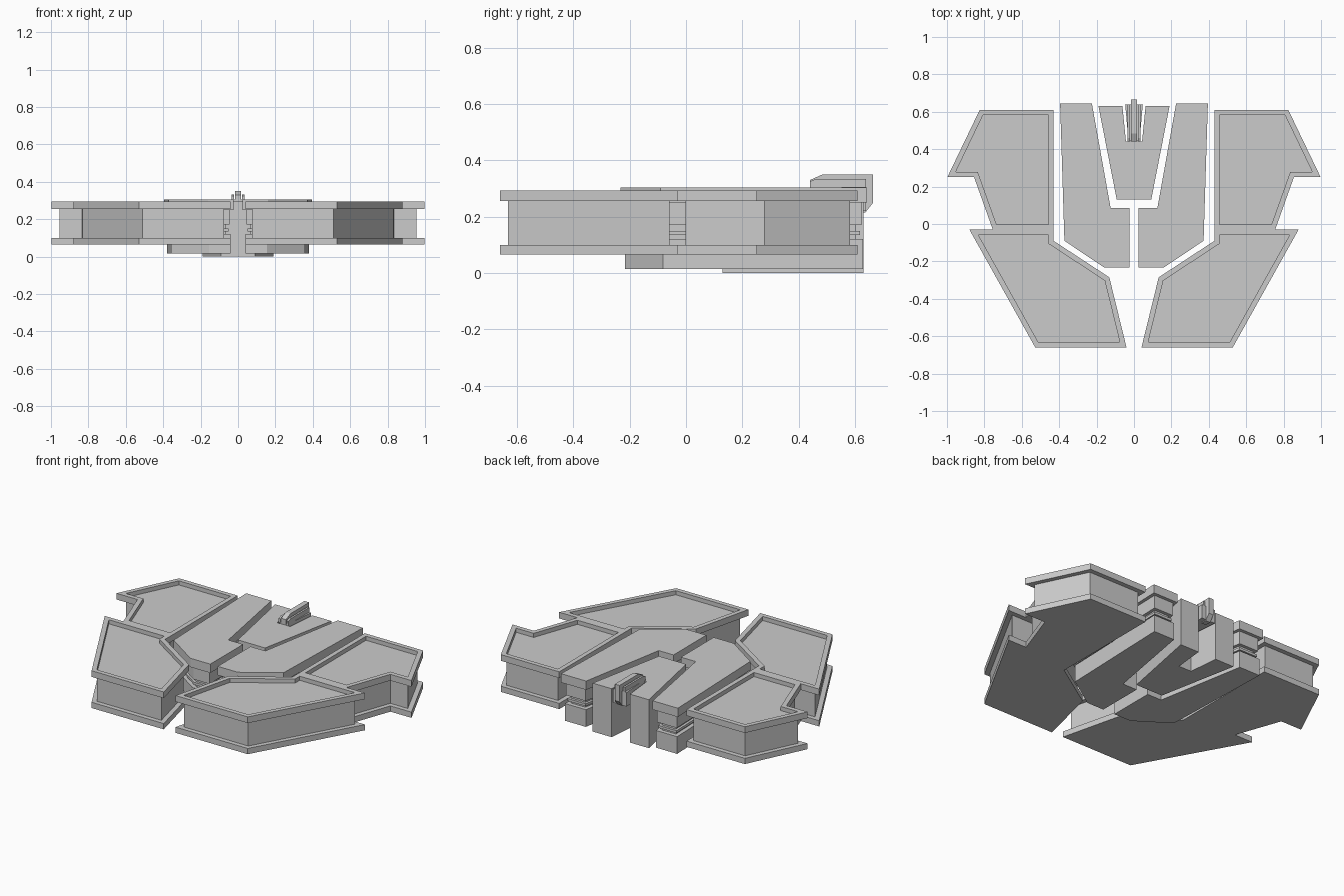
import bpy, bmesh
from mathutils import Vector

if "Cube" in bpy.data.objects:
    bpy.data.objects.remove(bpy.data.objects["Cube"])


def inset(pts, d):
    """Offset a closed polygon inwards by d with mitred corners."""
    pts = [Vector(p) for p in pts]
    n = len(pts)
    area = sum(pts[i - 1].x * pts[i].y - pts[i].x * pts[i - 1].y for i in range(n))
    s = 1 if area > 0 else -1
    out = []
    for i in range(n):
        a = (pts[i] - pts[i - 1]).normalized()
        b = (pts[(i + 1) % n] - pts[i]).normalized()
        na, nb = Vector((-a.y, a.x)) * s, Vector((-b.y, b.x)) * s
        out.append(pts[i] + (na + nb) * (d / (1 + na.dot(nb))))
    return out


def stack(name, outline, levels, mirror=False, place=lambda x, y, z: (x, y, z)):
    """Solid made from an outline stacked through (inset, height) levels."""
    bm = bmesh.new()
    rings = []
    for d, z in levels:
        rings.append([bm.verts.new(place(p.x, p.y, z)) for p in inset(outline, d)])
    n = len(outline)
    for lo, hi in zip(rings, rings[1:]):
        for i in range(n):
            j = (i + 1) % n
            bm.faces.new((lo[i], lo[j], hi[j], hi[i]))
    bm.faces.new(rings[0])
    bm.faces.new(rings[-1])
    bmesh.ops.recalc_face_normals(bm, faces=bm.faces)
    me = bpy.data.meshes.new(name)
    bm.to_mesh(me)
    bm.free()
    ob = bpy.data.objects.new(name, me)
    bpy.context.collection.objects.link(ob)
    if mirror:
        ob.modifiers.new("Mirror", 'MIRROR').use_mirror_merge = False
    return ob


# Outer panels: flanges above and below a recessed wall, sunken tray on top
panel = [(0, 0.065), (0, 0.10), (0.028, 0.10), (0.028, 0.255),
         (0, 0.255), (0, 0.293), (0.028, 0.293), (0.028, 0.268)]
stack("rear_panels", [(0.43, 0.61), (0.825, 0.61), (0.998, 0.25), (0.855, 0.25),
                      (0.755, -0.03), (0.43, -0.03)], panel, True)
stack("front_panels", [(0.43, -0.03), (0.88, -0.03), (0.528, -0.66), (0.04, -0.66),
                       (0.132, -0.285), (0.43, -0.09)], panel, True)

# Inner wings: top plate over a grooved body
wing = [(0.015, 0.015), (0.015, 0.12), (0.04, 0.12), (0.04, 0.135), (0.025, 0.135),
        (0.025, 0.15), (0.04, 0.15), (0.04, 0.17), (0.02, 0.17), (0.02, 0.25),
        (0, 0.25), (0, 0.304)]
stack("inner_wings", [(0.225, 0.643), (0.395, 0.643), (0.372, -0.09), (0.16, -0.232),
                      (0.025, -0.232), (0.025, 0.085), (0.125, 0.085)], wing, True)

# Forked centre block
stack("centre_fork", [(0.19, 0.63), (0.062, 0.63), (0.043, 0.44), (-0.043, 0.44),
                      (-0.062, 0.63), (-0.19, 0.63), (-0.092, 0.13), (0.092, 0.13)],
      [(0, 0.0), (0, 0.296)])

# Sight in the fork: tapered base, side rails and centre blade
stack("sight_base", [(-0.03, 0.445), (0.03, 0.445), (0.047, 0.64), (-0.047, 0.64)],
      [(0, 0.22), (0, 0.305)])


def side(x, y, z):
    return (z, x, y)


stack("sight_rails", [(0.44, 0.30), (0.44, 0.325), (0.46, 0.333), (0.64, 0.333), (0.64, 0.30)],
      [(0, 0.022), (0, 0.034)], True, side)
stack("sight_blade", [(0.44, 0.30), (0.44, 0.33), (0.485, 0.35), (0.665, 0.35),
                      (0.665, 0.25), (0.637, 0.215), (0.60, 0.215), (0.60, 0.30)],
      [(0, -0.016), (0, 0.016)], False, side)
